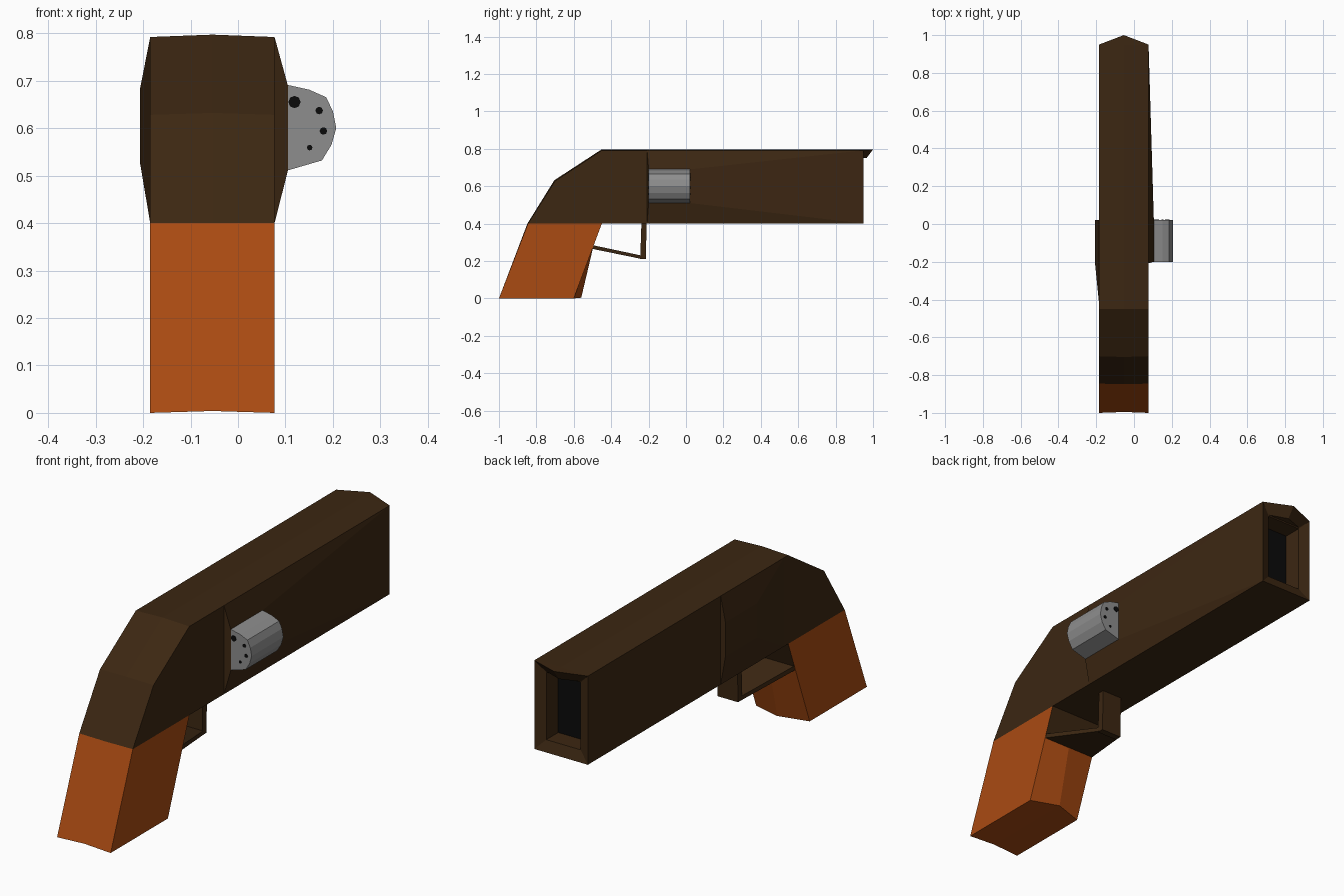
import bpy, bmesh, math

cube = bpy.data.objects.get("Cube")
if cube:
    bpy.data.objects.remove(cube)


def material(name, rgb):
    m = bpy.data.materials.new(name)
    m.use_nodes = True
    m.diffuse_color = (*rgb, 1)
    bsdf = m.node_tree.nodes["Principled BSDF"]
    bsdf.inputs["Base Color"].default_value = (*rgb, 1)
    bsdf.inputs["Roughness"].default_value = 0.8
    return m


brown = material("dark brown", (0.045, 0.02, 0.006))
orange = material("burnt orange", (0.4, 0.07, 0.006))
grey = material("steel grey", (0.27, 0.27, 0.27))
black = material("black", (0.003, 0.003, 0.003))

LEFT, RIGHT = -0.185, 0.077
MID = (LEFT + RIGHT) / 2
MUZZLE, TOP, BELLY = 0.95, 0.792, 0.4


def loft(name, rings, mats, caps=(True, True), skip=(), outward=True):
    """Join rings of points with quads; skip leaves out strips by index."""
    bm = bmesh.new()
    rows = [[bm.verts.new(p) for p in ring] for ring in rings]
    n = len(rows[0])
    for a, b in zip(rows, rows[1:]):
        for i in range(n):
            if i not in skip:
                j = (i + 1) % n
                bm.faces.new((a[i], a[j], b[j], b[i]))
    for use, row in zip(caps, (rows[0], rows[-1])):
        if use:
            bm.faces.new(row)
    bmesh.ops.recalc_face_normals(bm, faces=bm.faces)
    if not outward:
        bmesh.ops.reverse_faces(bm, faces=bm.faces)
    mesh = bpy.data.meshes.new(name)
    bm.to_mesh(mesh)
    bm.free()
    for m in mats:
        mesh.materials.append(m)
    ob = bpy.data.objects.new(name, mesh)
    bpy.context.collection.objects.link(ob)
    return ob


def slab(name, side, middle, mats, skip=()):
    """Side outline in (y, z) with a slightly crowned centre line."""
    rings = [[(x, y, z) for y, z in line]
             for x, line in ((LEFT, side), (MID, middle), (RIGHT, side))]
    return loft(name, rings, mats, skip=skip)


def rect(x0, x1, y, z0, z1):
    return [(x0, y, z0), (x1, y, z0), (x1, y, z1), (x0, y, z1)]


def side_rect(x, y0, y1, z0, z1):
    return [(x, y0, z0), (x, y1, z0), (x, y1, z1), (x, y0, z1)]


# Main body, open at the muzzle
slab("body",
     [(-0.845, BELLY), (-0.7, 0.628), (-0.45, TOP), (MUZZLE, TOP), (MUZZLE, BELLY)],
     [(-0.848, BELLY), (-0.704, 0.632), (-0.451, 0.797), (MUZZLE, 0.797), (MUZZLE, BELLY)],
     [brown], skip=(3,))

# Muzzle recess with a bevelled rim and black bore
i = 0.047
inner = (LEFT + i, RIGHT - i)
muzzle = loft("muzzle_recess",
              [rect(LEFT, RIGHT, MUZZLE, BELLY, TOP),
               rect(*inner, 0.933, BELLY + i, TOP - i),
               rect(*inner, 0.85, BELLY + i, TOP - i)],
              [brown, black], caps=(False, True))
bm = bmesh.new()
bm.from_mesh(muzzle.data)
bm.faces.ensure_lookup_table()
bore = min(bm.faces, key=lambda f: f.calc_center_median().y)
bore.material_index = 1
if bore.normal.y < 0:
    bmesh.ops.reverse_faces(bm, faces=bm.faces)
bm.to_mesh(muzzle.data)
bm.free()

# Pointed lip above the muzzle
loft("muzzle_lip",
     [[(LEFT, MUZZLE, TOP), (MID, 1.0, 0.797), (RIGHT, MUZZLE, TOP), (MID, MUZZLE, 0.797)],
      [(LEFT + i, 0.935, 0.75), (MID, 0.965, 0.75), (RIGHT - i, 0.935, 0.75), (MID, 0.935, 0.75)]],
     [brown])

# Raised side panels
loft("right_panel",
     [side_rect(RIGHT, -0.208, MUZZLE, BELLY, TOP),
      side_rect(0.105, -0.2, 0.02, 0.51, 0.69)], [brown])
loft("left_panel",
     [side_rect(LEFT, -0.42, 0.022, BELLY, TOP),
      side_rect(-0.207, -0.2, 0.02, 0.53, 0.68)], [brown])

# Grip, with a front face that is brown where the guard joins it
grip = slab("grip",
            [(-1.0, 0), (-0.845, BELLY), (-0.45, BELLY), (-0.495, 0.28), (-0.6, 0)],
            [(-0.995, 0.004), (-0.848, BELLY), (-0.45, BELLY), (-0.495, 0.28), (-0.56, 0.004)],
            [orange, brown])
for f in grip.data.polygons:
    if f.center.z > 0.3 and f.center.y > -0.5 and abs(f.normal.x) < 0.5:
        f.material_index = 1

# Guard strap, tapering away from the grip
path = [(-0.5, 0.265, 0.285, 0.13), (-0.232, 0.21, 0.228, 0.05)]
loft("guard_strap",
     [[(MID - w, y, lo), (MID + w, y, lo), (MID + w, y, hi), (MID - w, y, hi)]
      for y, lo, hi, w in path], [brown])
loft("guard_post",
     [[(MID - w, y0, z), (MID + w, y0, z), (MID + w, y1, z), (MID - w, y1, z)]
      for z, y0, y1, w in ((0.21, -0.245, -0.215, 0.05), (0.41, -0.238, -0.21, 0.05))],
     [brown])

# Rounded drum on the right side
drum = [(0.08, 0.51), (0.105, 0.511), (0.177, 0.532), (0.197, 0.565), (0.207, 0.6),
        (0.2, 0.635), (0.186, 0.665), (0.15, 0.681), (0.105, 0.691), (0.08, 0.691)]
loft("drum", [[(x, y, z) for x, z in drum] for y in (-0.2, 0.022)], [grey])

# Chamber holes on both drum ends
for x, z, r in ((0.119, 0.655, 0.013), (0.171, 0.637, 0.008),
                (0.18, 0.594, 0.008), (0.151, 0.559, 0.006)):
    for end, y in (("front", -0.2), ("back", 0.022)):
        ring = [(x + r * math.cos(a * math.tau / 8), z + r * math.sin(a * math.tau / 8))
                for a in range(8)]
        loft("chamber_hole_" + end,
             [[(px, y + d, pz) for px, pz in ring] for d in (-0.002, 0.002)], [black])
